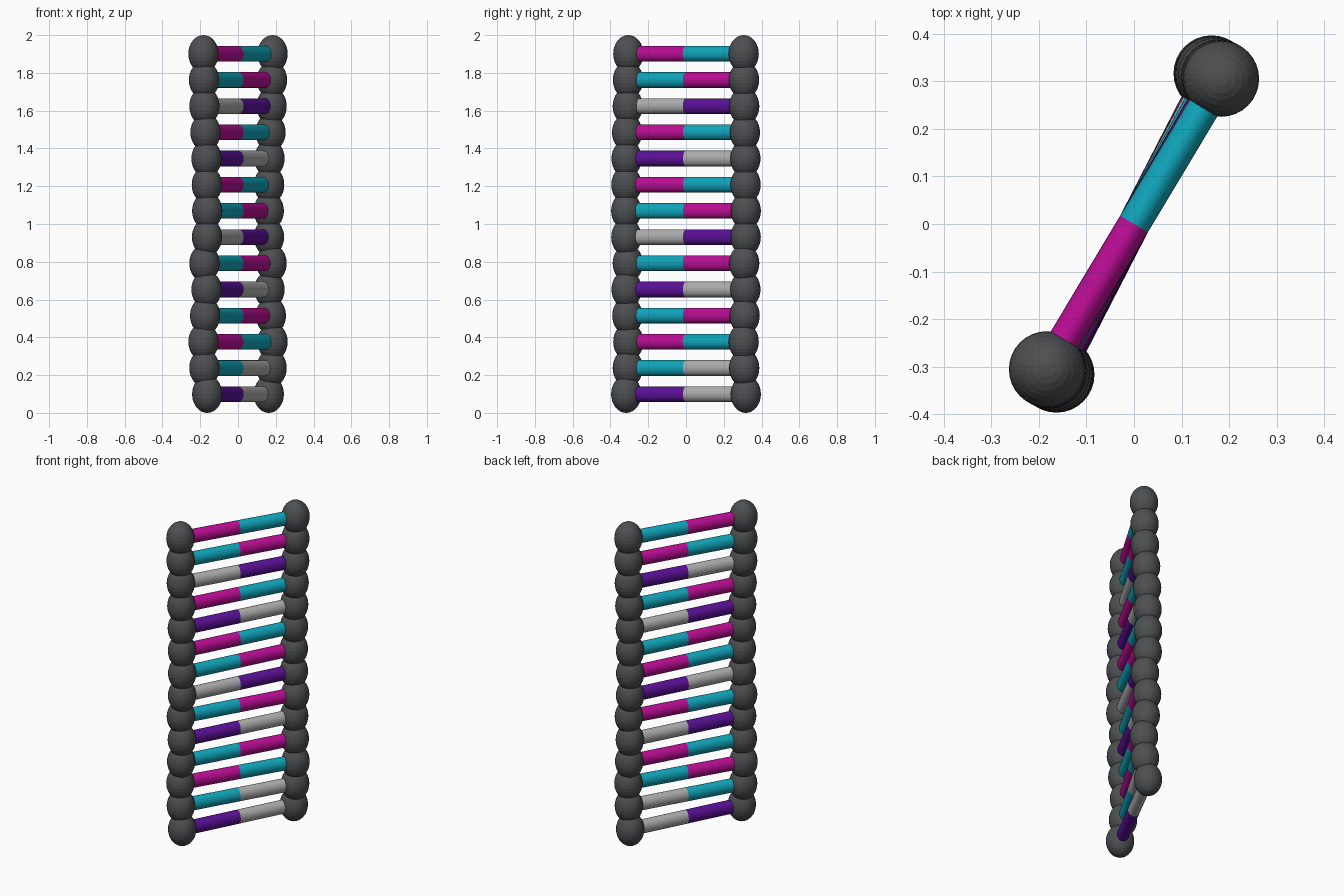
import bpy
from math import asin, cos, sin, pi
from mathutils import Matrix, Vector

if "Cube" in bpy.data.objects:
    bpy.data.objects.remove(bpy.data.objects["Cube"])

COUNT = 14
REACH = 0.356              # strand distance from the middle axis
BALL, BAR = 0.08, 0.034    # horizontal radii
STRETCH = 1.22             # everything is taller than wide


def material(name, rgb):
    m = bpy.data.materials.new(name)
    m.diffuse_color = (*rgb, 1)
    m.use_nodes = True
    m.node_tree.nodes["Principled BSDF"].inputs["Base Color"].default_value = m.diffuse_color
    return m


MATS = {
    "M": material("magenta", (0.50, 0.004, 0.30)),
    "C": material("cyan", (0.005, 0.38, 0.50)),
    "P": material("purple", (0.105, 0.005, 0.31)),
    "G": material("light_grey", (0.42, 0.42, 0.42)),
}
DARK = material("dark_grey", (0.075, 0.078, 0.082))

# colour pairs from bottom to top: near (-y) half, far (+y) half
PAIRS = "PG CG MC CM PG CM GP CM MC PG MC GP CM MC".split()
# sideways offset of each far-side bead, bottom to top
OFFSETS = [.163, .178, .183, .174, .167, .178, .164,
           .163, .165, .167, .172, .178, .180, .183]


def bead(name, loc):
    bpy.ops.mesh.primitive_uv_sphere_add(segments=32, ring_count=16, radius=BALL, location=loc)
    ob = bpy.context.object
    ob.name = name
    ob.scale.z = 1.24
    ob.data.materials.append(DARK)


def half_rung(name, direction, z, mat):
    # cylinder from the middle axis into the bead, flattened sideways
    length = REACH - 0.03
    bpy.ops.mesh.primitive_cylinder_add(vertices=32, radius=BAR, depth=length)
    ob = bpy.context.object
    ob.name = name
    side = Vector((-direction.y, direction.x, 0))
    rot = Matrix((side, (0, 0, 1), direction)).transposed()
    ob.data.transform(Matrix.Diagonal((1, STRETCH, 1, 1)))
    ob.data.transform(rot.to_4x4())
    if rot.determinant() < 0:
        ob.data.flip_normals()
    ob.location = direction * length / 2 + Vector((0, 0, z))
    ob.data.materials.append(mat)


for i, (pair, off) in enumerate(zip(PAIRS, OFFSETS)):
    z = 0.0992 + i * (2 - 2 * 0.0992) / (COUNT - 1)
    angle = pi / 2 - asin(off / REACH)
    for side, sign, key in (("near", -1, pair[0]), ("far", 1, pair[1])):
        d = Vector((cos(angle), sin(angle), 0)) * sign
        bead(f"{side}_strand_bead_{i}", d * REACH + Vector((0, 0, z)))
        half_rung(f"{side}_rung_half_{i}", d, z, MATS[key])
